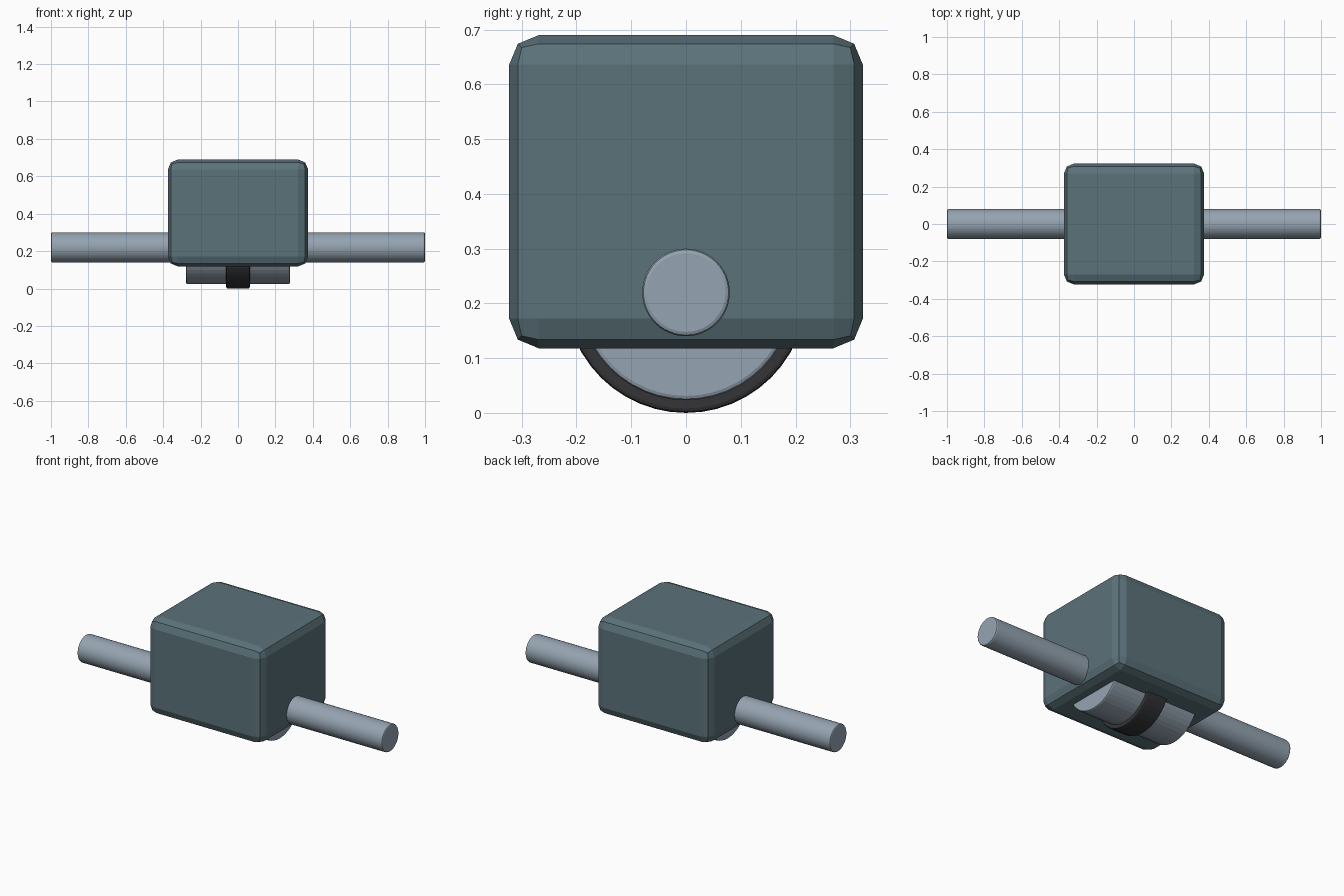
import bpy, math

if "Cube" in bpy.data.objects:
    bpy.data.objects.remove(bpy.data.objects["Cube"])


def material(name, colour):
    m = bpy.data.materials.new(name)
    m.diffuse_color = (*colour, 1)
    m.use_nodes = True
    m.node_tree.nodes["Principled BSDF"].inputs["Base Color"].default_value = m.diffuse_color
    return m


slate = material("slate_teal", (0.105, 0.17, 0.195))
steel = material("steel_grey", (0.30, 0.37, 0.44))
rubber = material("dark_rubber", (0.035, 0.036, 0.04))

AXLE_Z = 0.22


def finish(obj, name, mat, width, segments, angle):
    """Name, colour, bevel and smooth a part."""
    obj.name = name
    obj.data.materials.append(mat)
    bevel = obj.modifiers.new("edge_bevel", 'BEVEL')
    bevel.width = width
    bevel.segments = segments
    bevel.limit_method = 'ANGLE'
    bevel.angle_limit = math.radians(40)
    bpy.ops.object.modifier_apply(modifier=bevel.name)
    if angle:
        bpy.ops.object.shade_smooth_by_angle(angle=math.radians(angle))


def roller(name, radius, half_length, mat, bevel):
    """Cylinder lying along x on the axle line."""
    bpy.ops.mesh.primitive_cylinder_add(
        vertices=48, radius=radius, depth=2 * half_length,
        location=(0, 0, AXLE_Z), rotation=(0, math.pi / 2, 0))
    finish(bpy.context.object, name, mat, bevel, 2, 0)


# Body block with chamfered edges
bpy.ops.mesh.primitive_cube_add(size=1, location=(0, 0, 0.404))
body = bpy.context.object
body.scale = (0.75, 0.646, 0.572)
bpy.ops.object.transform_apply(location=False, rotation=False, scale=True)
finish(body, "body_block", slate, 0.054, 2, 0)

# Side handles, one through bar
roller("handle_bar", 0.08, 1.0, steel, 0.008)

# Wheel drum under the body and its raised band
roller("wheel_drum", 0.197, 0.277, steel, 0.008)
roller("wheel_band", 0.22, 0.063, rubber, 0.008)
